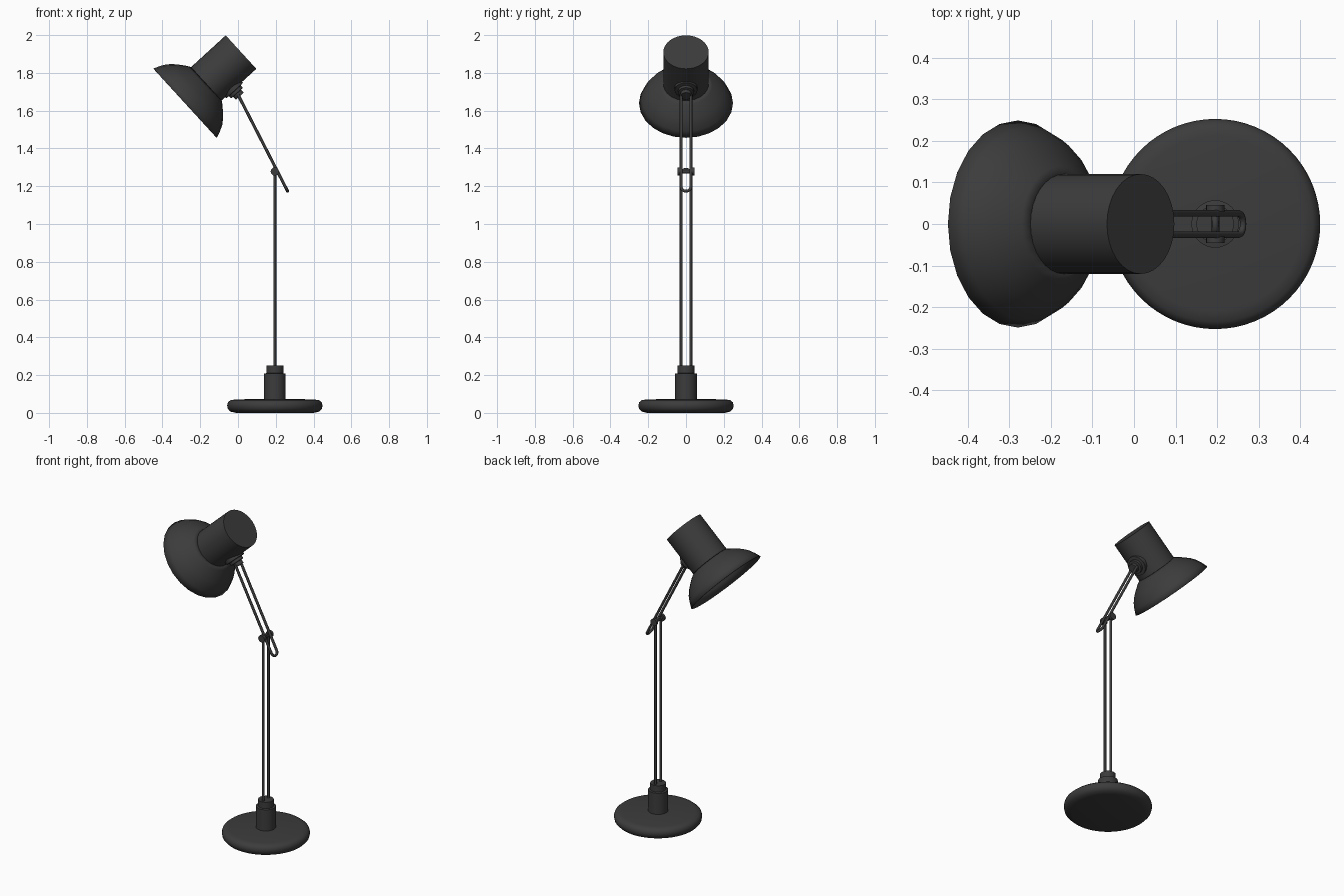
import bpy, bmesh, math
from mathutils import Vector, Matrix

if "Cube" in bpy.data.objects:
    bpy.data.objects.remove(bpy.data.objects["Cube"])

mat = bpy.data.materials.new("dark_metal")
mat.diffuse_color = (0.045, 0.045, 0.045, 1)
mat.use_nodes = True
mat.node_tree.nodes["Principled BSDF"].inputs["Base Color"].default_value = mat.diffuse_color


def finish(ob, angle=35):
    ob.data.materials.append(mat)
    bpy.ops.object.select_all(action='DESELECT')
    ob.select_set(True)
    bpy.context.view_layer.objects.active = ob
    if ob.type == 'MESH':
        bpy.ops.object.shade_smooth_by_angle(angle=math.radians(angle))
    return ob


def lathe(name, profile, origin, axis=(0, 0, 1), sides=32, angle=35, thickness=0):
    """Spin (radius, height) points about an axis through origin."""
    bm = bmesh.new()
    vs = [bm.verts.new((r, 0, h)) for r, h in profile]
    es = [bm.edges.new(p) for p in zip(vs, vs[1:])]
    bmesh.ops.spin(bm, geom=vs + es, cent=(0, 0, 0), axis=(0, 0, 1),
                   angle=math.tau, steps=sides, use_duplicate=False)
    bmesh.ops.remove_doubles(bm, verts=bm.verts, dist=1e-5)
    bmesh.ops.recalc_face_normals(bm, faces=bm.faces)
    me = bpy.data.meshes.new(name)
    bm.to_mesh(me)
    bm.free()
    ob = bpy.data.objects.new(name, me)
    bpy.context.collection.objects.link(ob)
    rot = Vector((0, 0, 1)).rotation_difference(Vector(axis)).to_matrix().to_4x4()
    ob.matrix_world = Matrix.Translation(origin) @ rot
    if thickness:
        mod = ob.modifiers.new("wall", 'SOLIDIFY')
        mod.thickness = thickness
        mod.offset = 0
    return finish(ob, angle)


def hairpin(name, start, tip, half_width=0.026, radius=0.008):
    """Bent rod: two parallel legs along y = +-half_width, joined by a bend at tip."""
    a, b = Vector(start), Vector(tip)
    d = (b - a).normalized()
    y = Vector((0, 1, 0))
    c = b - d * (half_width + radius)
    pts = [a + y * half_width]
    for i in range(11):
        t = math.pi * i / 10
        pts.append(c + y * half_width * math.cos(t) + d * half_width * math.sin(t))
    pts.append(a - y * half_width)
    cu = bpy.data.curves.new(name, 'CURVE')
    cu.dimensions = '3D'
    cu.bevel_depth = radius
    cu.bevel_resolution = 2
    cu.use_fill_caps = True
    sp = cu.splines.new('POLY')
    sp.points.add(len(pts) - 1)
    for p, q in zip(sp.points, pts):
        p.co = (*q, 1)
    ob = bpy.data.objects.new(name, cu)
    bpy.context.collection.objects.link(ob)
    return finish(ob)


PX = 0.195   # x of the upright

# Base disc and stepped stem
lathe("base", [(0, 0), (.205, 0), (.235, .007), (.249, .022), (.2525, .04), (.248, .056),
               (.235, .067), (.21, .071), (0, .076)], (PX, 0, 0), sides=64)
lathe("stem", [(0, .06), (.057, .06), (.057, .208), (.045, .21), (.045, .25), (0, .25)],
      (PX, 0, 0))

# Upright and arm, each a bent double rod
hairpin("upright", (PX, 0, .24), (PX, 0, 1.297))
hairpin("arm", (0, 0, 1.685), (.266, 0, 1.167))

# Pivot pin where they cross
lathe("pivot_pin", [(0, -.046), (.022, -.046), (.022, -.03), (.01, -.03), (.01, .03),
                    (.022, .03), (.022, .046), (0, .046)], (PX, 0, 1.278), (0, 1, 0), 16)

# Head: closed can and flared shade along a tilted axis
top = Vector((.016, 0, 1.91))
axis = Vector((-.738, 0, -.675)).normalized()
down = Vector((-axis.z, 0, axis.x))
lathe("lamp_can", [(0, 0), (.12, 0), (.12, .26)], top, axis, 32)
lathe("lamp_shade", [(.118, .25), (.138, .262), (.168, .286), (.195, .31), (.216, .335),
                     (.232, .365), (.247, .401)], top, axis, 24, 20, .004)

# Mount between the can and the arm
lathe("head_mount", [(0, .1), (.06, .1), (.06, .127), (.042, .129), (.042, .145),
                     (.028, .147), (.028, .168), (0, .168)], top + axis * .162, down, 24)
